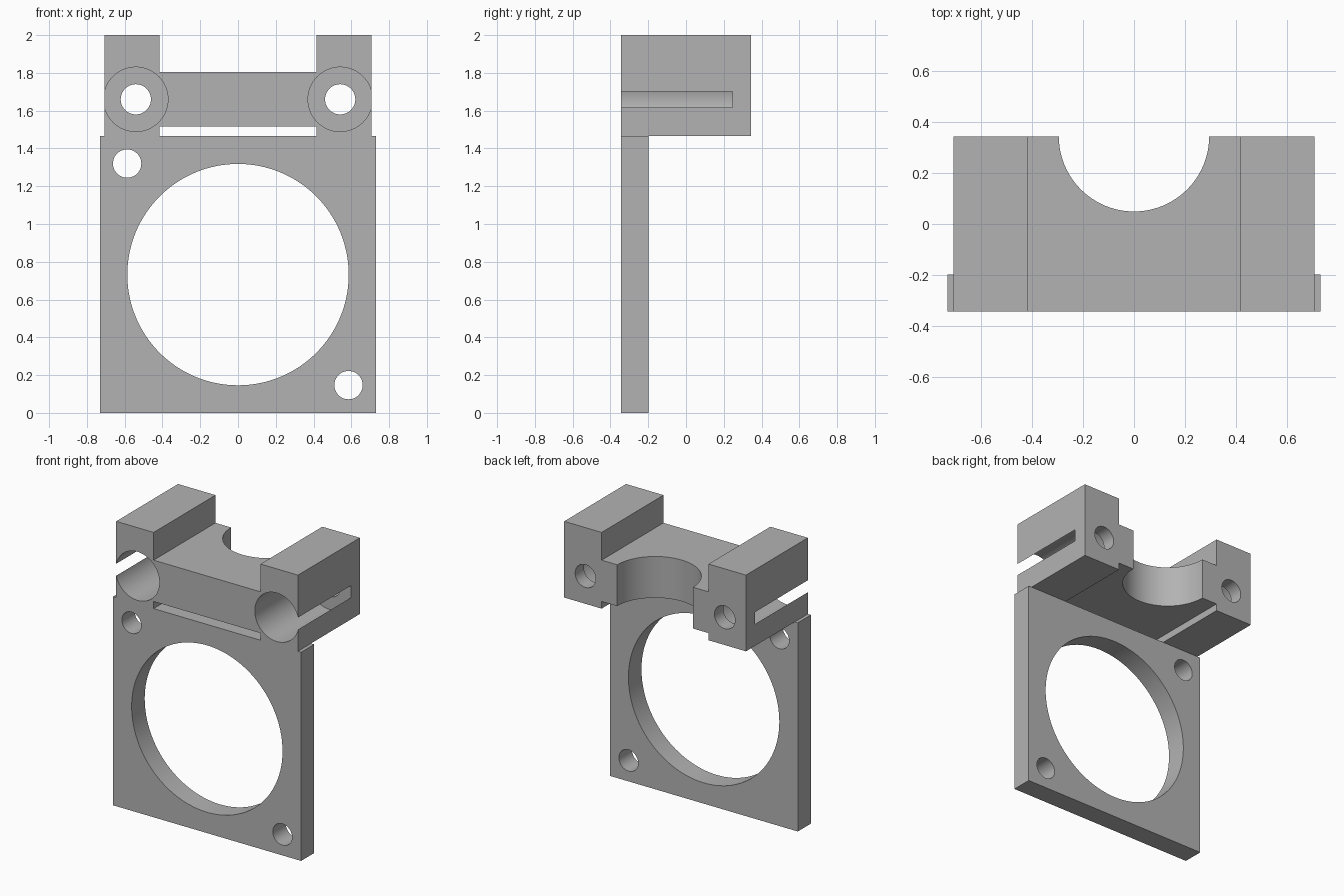
import bpy
import bmesh
from math import radians
from mathutils import Matrix, Vector

if "Cube" in bpy.data.objects:
    bpy.data.objects.remove(bpy.data.objects["Cube"], do_unlink=True)

FRONT, BACK, PLATE_BACK = -0.343, 0.343, -0.198
PLATE_TOP, BORE_Z = 1.465, 1.66

grey = bpy.data.materials.new("plain_grey")
grey.use_nodes = True
colour = (0.45, 0.45, 0.45, 1)
grey.diffuse_color = colour
grey.node_tree.nodes["Principled BSDF"].inputs["Base Color"].default_value = colour


def add_object(name, bm):
    bmesh.ops.recalc_face_normals(bm, faces=bm.faces)
    mesh = bpy.data.meshes.new(name)
    bm.to_mesh(mesh)
    bm.free()
    mesh.materials.append(grey)
    obj = bpy.data.objects.new(name, mesh)
    bpy.context.collection.objects.link(obj)
    return obj


def extrude_profile(name, points, y0, y1):
    """Extrude an outline in the xz plane along y."""
    bm = bmesh.new()
    face = bm.faces.new([bm.verts.new((x, y0, z)) for x, z in points])
    moved = bmesh.ops.extrude_face_region(bm, geom=[face])["geom"]
    verts = [v for v in moved if isinstance(v, bmesh.types.BMVert)]
    bmesh.ops.translate(bm, verts=verts, vec=(0, y1 - y0, 0))
    # the extrusion leaves the starting face in place only when it is needed
    if face.is_valid is False or len(bm.faces) < len(points) + 2:
        bmesh.ops.holes_fill(bm, edges=bm.edges)
    return add_object(name, bm)


def cylinder(name, start, end, radius, sides=64):
    start, end = Vector(start), Vector(end)
    axis = end - start
    turn = axis.to_track_quat('Z', 'Y').to_matrix().to_4x4()
    bm = bmesh.new()
    bmesh.ops.create_cone(bm, cap_ends=True, segments=sides, radius1=radius,
                          radius2=radius, depth=axis.length,
                          matrix=Matrix.Translation((start + end) / 2) @ turn)
    return add_object(name, bm)


def combine(target, other, operation):
    """Apply a boolean to the target and discard the other object."""
    mod = target.modifiers.new(operation.title(), 'BOOLEAN')
    mod.operation, mod.solver, mod.object = operation, 'EXACT', other
    bpy.context.view_layer.update()
    graph = bpy.context.evaluated_depsgraph_get()
    result = bpy.data.meshes.new_from_object(target.evaluated_get(graph))
    target.modifiers.clear()
    target.data = result
    bpy.data.objects.remove(other, do_unlink=True)


# Square mounting plate
plate = [(-0.73, 0), (0.73, 0), (0.73, PLATE_TOP), (-0.73, PLATE_TOP)]
bracket = extrude_profile("mounting_bracket", plate, FRONT, PLATE_BACK)

# Two clamp blocks joined by a thinner bridge
half = [(0.415, 1.515), (0.415, PLATE_TOP), (0.706, PLATE_TOP),
        (0.706, 2), (0.415, 2), (0.415, 1.805)]
outline = half + [(-x, z) for x, z in reversed(half)]
combine(bracket, extrude_profile("clamp_body", outline, FRONT, BACK), 'UNION')

# Large opening and two corner screw holes in the plate
for x, z, radius, sides in [(0, 0.732, 0.586, 128), (-0.587, 1.32, 0.075, 48),
                            (0.585, 0.147, 0.075, 48)]:
    combine(bracket, cylinder("plate_hole", (x, -0.5, z), (x, -0.1, z), radius, sides),
            'DIFFERENCE')

# Rod bores that break through the outer walls, with through holes behind
for x in (-0.541, 0.541):
    for end, radius in ((0.245, 0.1705), (0.5, 0.08)):
        combine(bracket, cylinder("rod_bore", (x, -0.5, BORE_Z), (x, end, BORE_Z), radius),
                'DIFFERENCE')

# Half-round notch in the back of the bridge
combine(bracket, cylinder("bridge_notch", (0, BACK, 1.3), (0, BACK, 2.2), 0.294, 96),
        'DIFFERENCE')

bpy.ops.object.select_all(action='DESELECT')
bracket.select_set(True)
bpy.context.view_layer.objects.active = bracket
bpy.ops.object.shade_smooth_by_angle(angle=radians(30))
